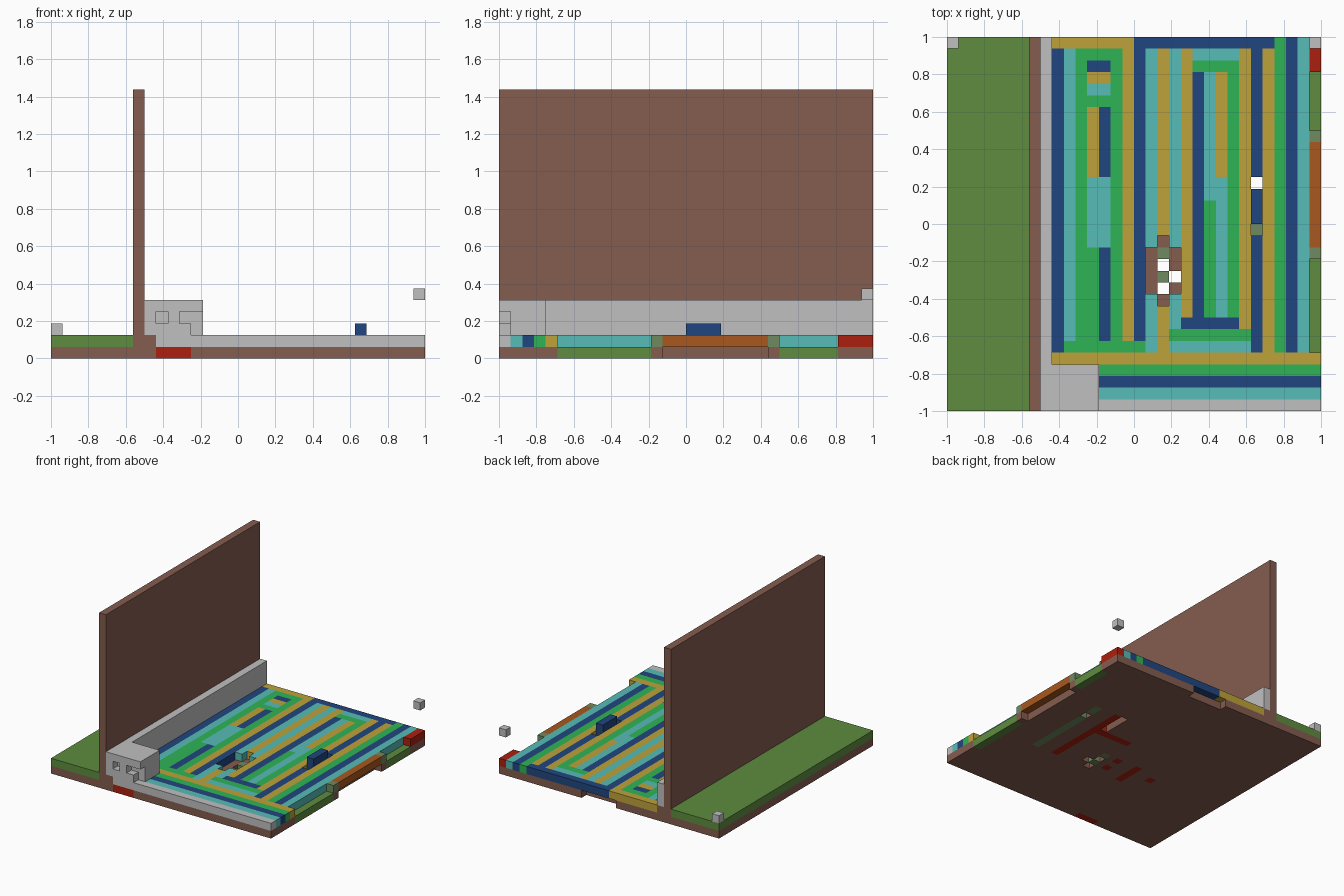
import bpy
import bmesh
from mathutils import Vector

default = bpy.data.objects.get("Cube")
if default:
    bpy.data.objects.remove(default)

CELL = 1 / 16
HALF = 16
EDGE = 2 * HALF
PALETTE = {
    "grass": "5E8C3F", "brown": "855D4F", "grey": "C0C0C0", "red": "AC200E",
    "blue": "214680", "teal": "56BCB6", "green": "2EB456", "gold": "BEA23A",
    "orange": "A8581E", "olive": "708A60",
}


def to_linear(v):
    return v / 12.92 if v <= 0.04045 else ((v + 0.055) / 1.055) ** 2.4


def make_material(name, code):
    rgb = [to_linear(v / 255) for v in bytes.fromhex(code)]
    mat = bpy.data.materials.new(name)
    mat.use_nodes = True
    mat.diffuse_color = (*rgb, 1)
    shader = mat.node_tree.nodes["Principled BSDF"]
    shader.inputs["Base Color"].default_value = (*rgb, 1)
    shader.inputs["Roughness"].default_value = 0.9
    return mat


materials = {name: make_material(name, code) for name, code in PALETTE.items()}
colour_names = list(PALETTE)
cells = {}


def fill(part, colour, xs, ys, zs):
    """Fill a block of cells; each range is (first, end)."""
    for i in range(*xs):
        for j in range(*ys):
            for k in range(*zs):
                cells[i, j, k] = (part, colour)


def carve(xs, ys, zs):
    for i in range(*xs):
        for j in range(*ys):
            for k in range(*zs):
                cells.pop((i, j, k), None)


def tiles(colour, xs, ys):
    fill("floor", colour, xs, ys, (1, 2))


def stripe(colour, column, start, end):
    tiles(colour, (column, column + 1), (start, end))


def under(part, colour, xs, ys):
    fill(part, colour, xs, ys, (0, 1))


FULL = (0, EDGE)

# Ground slab, lawn and tall wall
under("ground", "brown", FULL, FULL)
fill("lawn", "grass", (0, 7), FULL, (1, 2))
fill("tall_wall", "brown", (7, 8), FULL, (1, 23))
fill("wall_foot", "brown", (8, 9), FULL, (1, 2))

# Floor: front bands and the border rows
for row, colour in enumerate(("grey", "teal", "blue", "green", "gold")):
    tiles(colour, (9, EDGE), (row, row + 1))
tiles("green", (9, 31), (5, 31))
tiles("gold", (9, 16), (31, EDGE))
tiles("blue", (16, 28), (31, EDGE))

# Floor: long stripes
long_stripes = ("blue", "teal", "green", "green", "green", "green", "gold",
                "blue", "teal", "gold", "teal", "gold", "blue", "teal",
                "gold", "green", "gold", "blue", "gold", "green", "blue", "teal")
for step, colour in enumerate(long_stripes):
    stripe(colour, 9 + step, 5, 31)
for column, colour in ((28, "green"), (29, "blue"), (30, "teal")):
    stripe(colour, column, 31, EDGE)
tiles("green", (10, 17), (5, 6))

# Floor: short pattern at the wall side
for row, colour in ((29, "blue"), (28, "gold"), (27, "teal")):
    tiles(colour, (12, 14), (row, row + 1))
stripe("gold", 12, 20, 26)
stripe("blue", 13, 20, 26)
tiles("teal", (12, 14), (14, 20))
stripe("blue", 13, 6, 14)

# Floor: nested loop in the middle
tiles("teal", (21, 25), (30, 31))
tiles("green", (21, 25), (29, 30))
stripe("green", 22, 8, 18)
stripe("teal", 23, 8, 20)
tiles("blue", (20, 25), (7, 8))
tiles("green", (19, 26), (6, 7))
tiles("teal", (19, 26), (5, 6))

# Right border: planting, kerb and bench strip
edge = (31, EDGE)
for span in ((5, 13), (24, 29)):
    under("planting", "grass", edge, span)
for row in (13, 23):
    fill("kerb", "olive", edge, (row, row + 1), (1, 2))
fill("bench_strip", "orange", edge, (14, 23), (1, 2))
fill("corner_block", "red", edge, (29, EDGE), (1, 2))
carve(edge, (14, 23), (0, 1))
carve((15, 20), edge, (0, 1))

# Wiring seen on the underside
under("stone_channel", "olive", (26, 27), (10, 22))
under("wiring", "red", (23, 24), (10, 22))
under("wiring", "red", (18, 23), (17, 18))
under("wiring", "red", (13, 14), (10, 14))
under("wiring", "red", (9, 12), (0, 1))
for i, j in ((16, 11), (16, 13), (10, 12)):
    under("wiring", "red", (i, i + 1), (j, j + 1))
carve((22, 23), (18, 22), (0, 1))

# Sunken pit with drain holes
carve((17, 20), (10, 14), (1, 2))
carve((18, 19), (9, 15), (1, 2))
for row in (11, 13):
    under("pit_stone", "olive", (18, 19), (row, row + 1))
for i, j in ((18, 10), (18, 12), (19, 11), (26, 19)):
    carve((i, i + 1), (j, j + 1), (0, 2))
carve((26, 27), (15, 16), (1, 2))

# Grey ledge and front box with openings
fill("ledge", "grey", (8, 9), FULL, (2, 5))
fill("front_box", "grey", (8, 13), (0, 4), (2, 5))
carve((9, 10), (0, 1), (3, 4))
carve((11, 13), (0, 1), (3, 4))
carve((12, 13), (0, 1), (2, 3))

# Loose blocks
fill("raised_block", "blue", (26, 27), (16, 19), (2, 3))
fill("lawn_block", "grey", (0, 1), edge, (2, 3))
fill("floating_block", "grey", edge, edge, (5, 6))


def build_part(part):
    """Make one mesh from the exposed sides of a part's cells."""
    bm = bmesh.new()
    used = []
    for cell, (owner, colour) in cells.items():
        if owner != part:
            continue
        if colour not in used:
            used.append(colour)
        centre = Vector(cell) + Vector((0.5, 0.5, 0.5))
        for axis in range(3):
            for sign in (-1, 1):
                near = list(cell)
                near[axis] += sign
                if tuple(near) in cells:
                    continue
                normal, u, v = Vector(), Vector(), Vector()
                normal[axis] = sign / 2
                u[(axis + 1) % 3] = sign / 2
                v[(axis + 2) % 3] = 1 / 2
                middle = centre + normal
                corners = (middle - u - v, middle + u - v, middle + u + v, middle - u + v)
                face = bm.faces.new([
                    bm.verts.new((p - Vector((HALF, HALF, 0))) * CELL) for p in corners])
                face.material_index = used.index(colour)
    bmesh.ops.remove_doubles(bm, verts=bm.verts, dist=CELL / 100)
    mesh = bpy.data.meshes.new(part)
    bm.to_mesh(mesh)
    bm.free()
    for colour in used:
        mesh.materials.append(materials[colour])
    bpy.context.collection.objects.link(bpy.data.objects.new(part, mesh))


for part in dict.fromkeys(owner for owner, _ in cells.values()):
    build_part(part)
